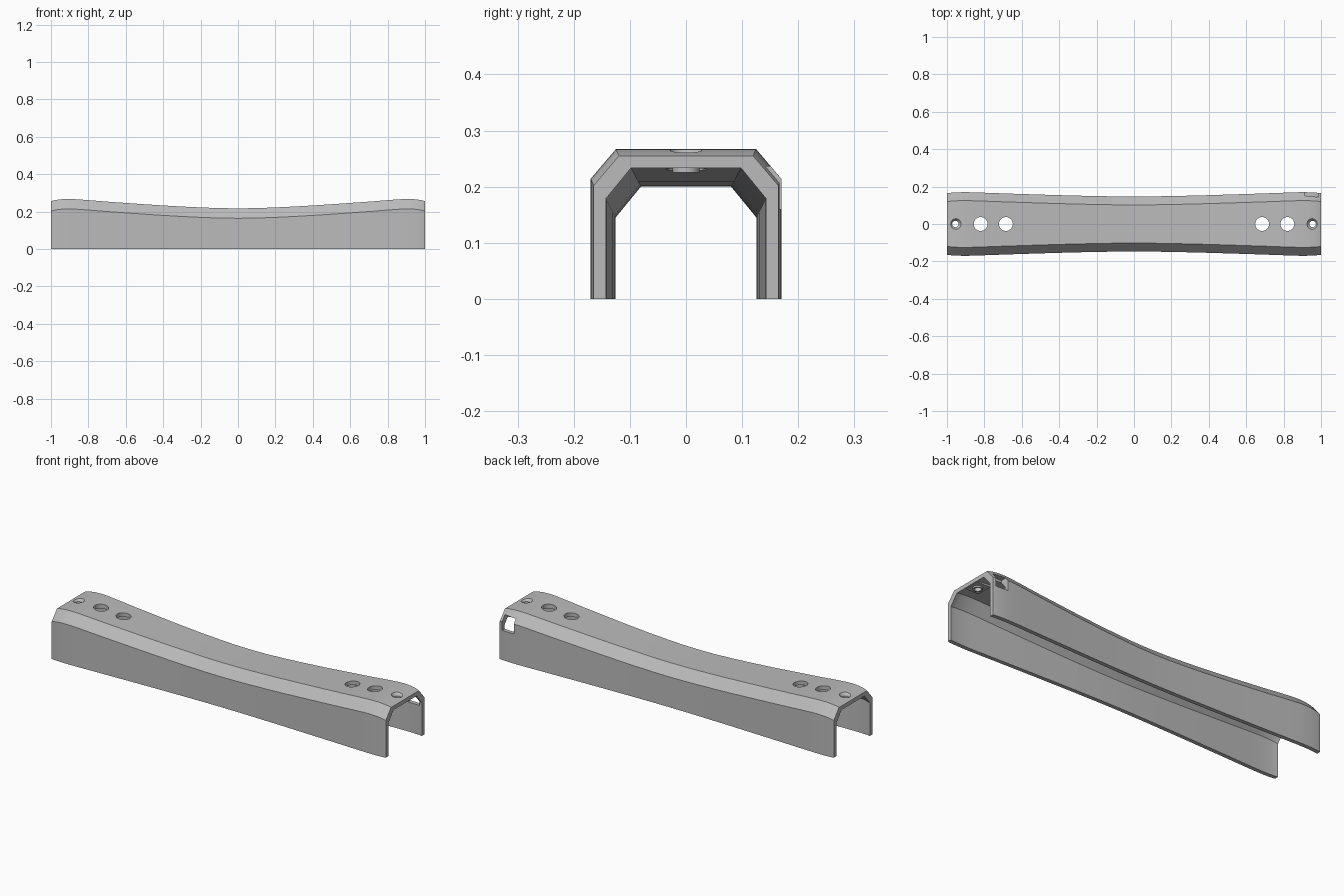
import bpy, bmesh, math
from mathutils import Matrix

if "Cube" in bpy.data.objects:
    bpy.data.objects.remove(bpy.data.objects["Cube"], do_unlink=True)

grey = bpy.data.materials.new("plain grey")
grey.use_nodes = True
COLOUR = (0.5, 0.5, 0.5, 1)
grey.diffuse_color = COLOUR
grey.node_tree.nodes["Principled BSDF"].inputs["Base Color"].default_value = COLOUR


def make(name, bm):
    bmesh.ops.recalc_face_normals(bm, faces=bm.faces)
    mesh = bpy.data.meshes.new(name)
    bm.to_mesh(mesh)
    bm.free()
    mesh.materials.append(grey)
    ob = bpy.data.objects.new(name, mesh)
    bpy.context.scene.collection.objects.link(ob)
    return ob


def cone(name, x, z0, z1, r0, r1, sides=32, turn=0):
    bm = bmesh.new()
    place = Matrix.Translation((x, 0, (z0 + z1) / 2)) @ Matrix.Rotation(turn, 4, 'Z')
    bmesh.ops.create_cone(bm, cap_ends=True, segments=sides, radius1=r0,
                          radius2=r1, depth=z1 - z0, matrix=place)
    return make(name, bm)


def box(name, centre, size):
    bm = bmesh.new()
    bmesh.ops.create_cube(bm, size=1, matrix=Matrix.Translation(centre)
                          @ Matrix.Diagonal((*size, 1)))
    return make(name, bm)


def combine(ob, other, operation):
    bpy.context.view_layer.objects.active = ob
    mod = ob.modifiers.new("cut", 'BOOLEAN')
    mod.operation, mod.solver, mod.object = operation, 'EXACT', other
    bpy.ops.object.modifier_apply(modifier=mod.name)
    bpy.data.objects.remove(other, do_unlink=True)


# Height along half the length; the width swells with it
HEIGHTS = [(0, .217), (.1, .2183), (.2, .222), (.3, .2267), (.4, .2325),
           (.5, .239), (.6, .246), (.7, .253), (.78, .2595), (.84, .264),
           (.88, .2665), (.91, .267), (.94, .266), (.97, .2625), (.985, .2595), (1, .255)]
stations = [(-x, h) for x, h in reversed(HEIGHTS[1:])] + HEIGHTS


def section(h):
    w = .147 + (h - .217) * .46
    wi, hi = w - .0215, h * .88 + .009
    half = [(w, 0), (w, h - .053), (w - .045, h)]
    inner = [(wi - .045, hi), (wi, hi - .055), (wi, 0)]
    return (half + [(-y, z) for y, z in reversed(half)]
            + [(-y, z) for y, z in reversed(inner)] + inner)


# Channel shell
bm = bmesh.new()
rings = [[bm.verts.new((x, y, z)) for y, z in section(h)] for x, h in stations]
count = len(rings[0])
for a, b in zip(rings, rings[1:]):
    for i in range(count):
        j = (i + 1) % count
        bm.faces.new((a[i], a[j], b[j], b[i]))
# End caps, one quad per wall panel
for ring in (rings[0], rings[-1]):
    for i in range(5):
        bm.faces.new((ring[i], ring[i + 1], ring[-2 - i], ring[-1 - i]))
cover = make("channel_cover", bm)

for side in (-1, 1):
    # Square screw pad with a short collar under the top
    x = side * .955
    combine(cover, box("screw_pad", (x, 0, .243), (.08, .086, .02)), 'UNION')
    combine(cover, cone("collar", x, .225, .25, .024, .024), 'UNION')
    # Countersunk screw hole and two round holes
    combine(cover, cone("screw_hole", x, .1, .4, .017, .017), 'DIFFERENCE')
    combine(cover, cone("countersink", x, .25, .28, .016, .042), 'DIFFERENCE')
    for hole in (.82, .685):
        combine(cover, cone("hole", side * hole, .1, .4, .037, .037), 'DIFFERENCE')

# Side window at one end, through the sloped corner and the wall
combine(cover, box("window", (.948, .19, .198), (.072, .14, .076)), 'DIFFERENCE')

bpy.ops.object.select_all(action='DESELECT')
cover.select_set(True)
bpy.context.view_layer.objects.active = cover
bpy.ops.object.shade_smooth_by_angle(angle=math.radians(25))
